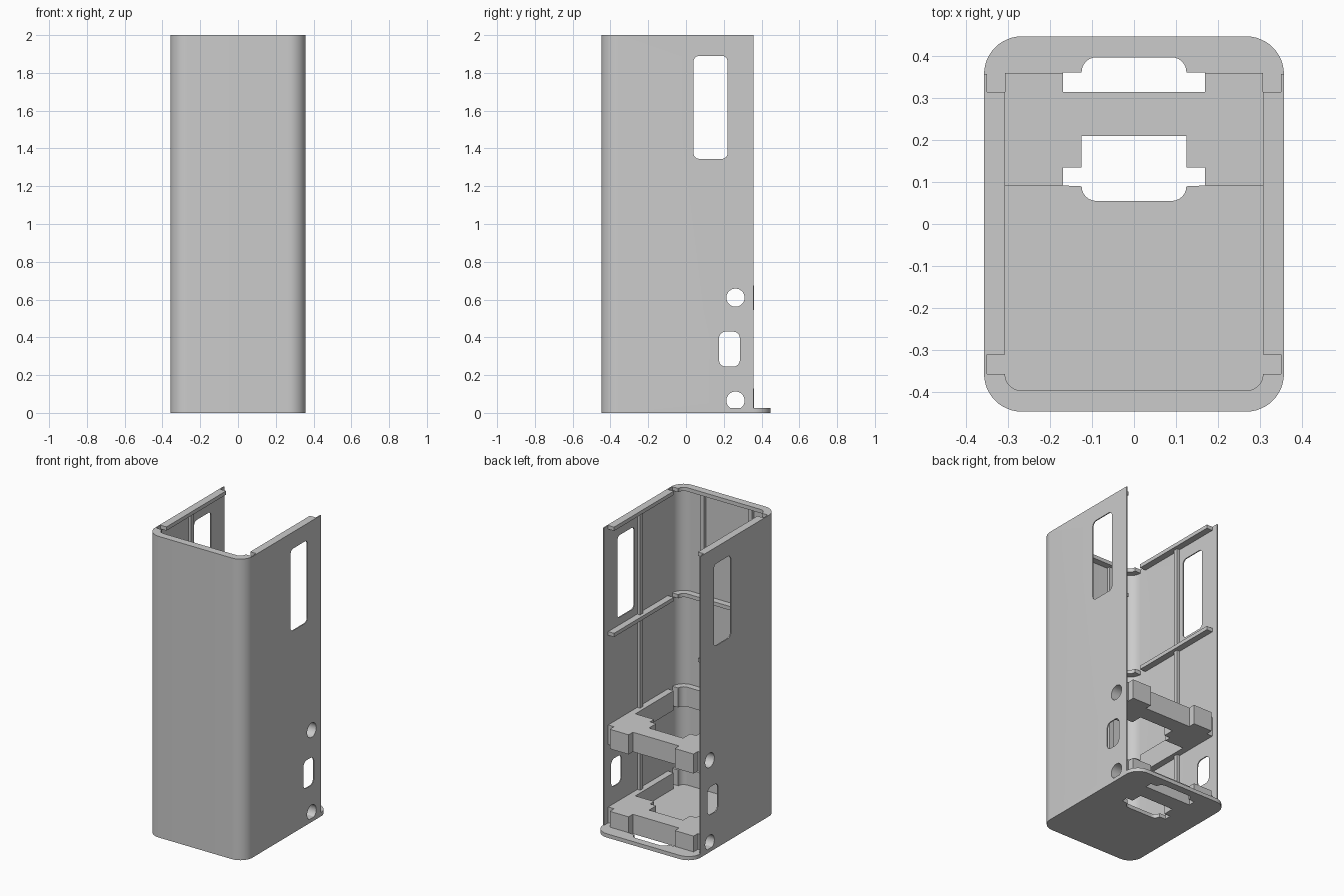
import bpy, bmesh, math

cube = bpy.data.objects.get("Cube")
if cube:
    bpy.data.objects.remove(cube, do_unlink=True)

grey = bpy.data.materials.new("plain grey")
grey.use_nodes = True
COLOR = (0.6, 0.6, 0.6, 1)
grey.diffuse_color = COLOR
grey.node_tree.nodes["Principled BSDF"].inputs["Base Color"].default_value = COLOR

CX, CY = 0.268, 0.358           # corner arc centres
OUT, SKIN, LEDGE = 0.09, 0.083, 0.04   # corner radii: outside, wall inside, ledge inside
BACK = 0.315                    # where ledges stop at the open back


def arc(cx, cy, r, start, n=12):
    """Quarter circle, counter-clockwise from start degrees."""
    return [(cx + r * math.cos(math.radians(start + 90 * i / n)),
             cy + r * math.sin(math.radians(start + 90 * i / n))) for i in range(n + 1)]


def rounded(x0, x1, y0, y1, r):
    return (arc(x0 + r, y0 + r, r, 180) + arc(x1 - r, y0 + r, r, 270)
            + arc(x1 - r, y1 - r, r, 0) + arc(x0 + r, y1 - r, r, 90))


def u_band(r_out, r_in, y_end):
    """Band round the front and both front corners, ending at y_end."""
    def side(r):
        pts = arc(-CX, -CY, r, 180) + arc(CX, -CY, r, 270)
        if y_end > -CY:
            pts = [(-CX - r, y_end)] + pts + [(CX + r, y_end)]
        return pts
    return side(r_out) + side(r_in)[::-1]


def mirrored(half):
    return half + [(-x, y) for x, y in reversed(half)]


def prism(name, outline, lo, hi, axis="z"):
    """Extrude an outline along z, or a (y, z) outline along x."""
    bm = bmesh.new()
    place = (lambda a, b: (a, b, lo)) if axis == "z" else (lambda a, b: (lo, a, b))
    face = bm.faces.new([bm.verts.new(place(a, b)) for a, b in outline])
    ext = bmesh.ops.extrude_face_region(bm, geom=[face])
    move = (0, 0, hi - lo) if axis == "z" else (hi - lo, 0, 0)
    bmesh.ops.translate(bm, vec=move, verts=[v for v in ext["geom"] if isinstance(v, bmesh.types.BMVert)])
    bmesh.ops.recalc_face_normals(bm, faces=bm.faces)
    mesh = bpy.data.meshes.new(name)
    bm.to_mesh(mesh)
    bm.free()
    mesh.materials.append(grey)
    ob = bpy.data.objects.new(name, mesh)
    bpy.context.collection.objects.link(ob)
    return ob


def box(name, x0, x1, y0, y1, z0, z1):
    return prism(name, [(x0, y0), (x1, y0), (x1, y1), (x0, y1)], z0, z1)


def cut(ob, cutters):
    for c in cutters:
        m = ob.modifiers.new("cut", "BOOLEAN")
        m.operation, m.solver, m.object = "DIFFERENCE", "EXACT", c
        c.hide_render = True
        c.hide_set(True)


# Cutters running right through both sides
rod_cutters = [prism("rod_hole_cutter", rounded(0.214, 0.31, z - 0.048, z + 0.048, 0.0479), -1, 1, "x")
               for z in (0.065, 0.61)]
window_cutter = prism("window_cutter", rounded(0.04, 0.22, 1.345, 1.89, 0.03), -1, 1, "x")
port_cutter = prism("port_cutter", rounded(0.175, 0.285, 0.245, 0.43, 0.035), -1, 1, "x")

# Outer wall, open at the back
parts = []
wall = prism("outer_wall", u_band(OUT, SKIN, CY), 0, 2)
cut(wall, rod_cutters + [window_cutter, port_cutter])
parts.append(wall)

# Floor with two plug-shaped openings
floor = prism("floor", rounded(-CX - OUT, CX + OUT, -CY - OUT, CY + OUT, OUT), 0, 0.025)
back_slot = prism("back_slot_cutter", mirrored(
    [(0.17, BACK), (0.17, 0.362), (0.125, 0.362)] + arc(0.09, 0.363, 0.035, 0, 6)), -1, 1)
front_slot = prism("front_slot_cutter", mirrored(
    arc(0.09, 0.09, 0.035, 270, 6) + [(0.17, 0.092), (0.17, 0.135), (0.125, 0.135), (0.125, 0.21)]), -1, 1)
cut(floor, [back_slot, front_slot])
parts.append(floor)


# Ledges round the inside, with slots near each corner
def ledge(name, z0, z1, holes=()):
    parts.append(prism(name + "_front", u_band(SKIN, LEDGE, -CY), z0, z1))
    for side, s in (("left", 1), ("right", -1)):
        x0, x1 = sorted((s * (CX + LEDGE), s * (CX + SKIN)))
        bar = box(f"{name}_{side}", x0, x1, -0.311, BACK, z0, z1)
        cut(bar, holes)
        parts.append(bar)


ledge("top_rim", 1.975, 2)
ledge("middle_ledge", 1.27, 1.295)

# Thick frames, each carrying a notched cross tray
tray_outline = mirrored([(0.17, BACK), (0.17, 0.36), (0.308, 0.36), (0.308, 0.092),
                         (0.17, 0.092), (0.17, 0.135), (0.125, 0.135), (0.125, 0.21)])
for name, z0, z1, rod in (("lower", 0.002, 0.13, 0), ("upper", 0.545, 0.675, 1)):
    ledge(name + "_frame", z0, z1, [rod_cutters[rod]])
    tray = prism(name + "_tray", tray_outline, z0, z1)
    cut(tray, [rod_cutters[rod]])
    parts.append(tray)

# Upright stiffening ribs
for s in (-1, 1):
    x0, x1 = sorted((s * 0.33, s * (CX + SKIN)))
    parts.append(box("side_rib", x0, x1, -0.02, 0.01, 0.025, 1.99))
    parts.append(box("front_rib", s * 0.175 - 0.015, s * 0.175 + 0.015, -CY - SKIN, -0.42, 0.025, 1.99))

# Smooth the rounded corners and keep hard edges
bpy.ops.object.select_all(action="DESELECT")
for ob in parts:
    ob.select_set(True)
bpy.context.view_layer.objects.active = wall
bpy.ops.object.shade_smooth_by_angle(angle=math.radians(30))
